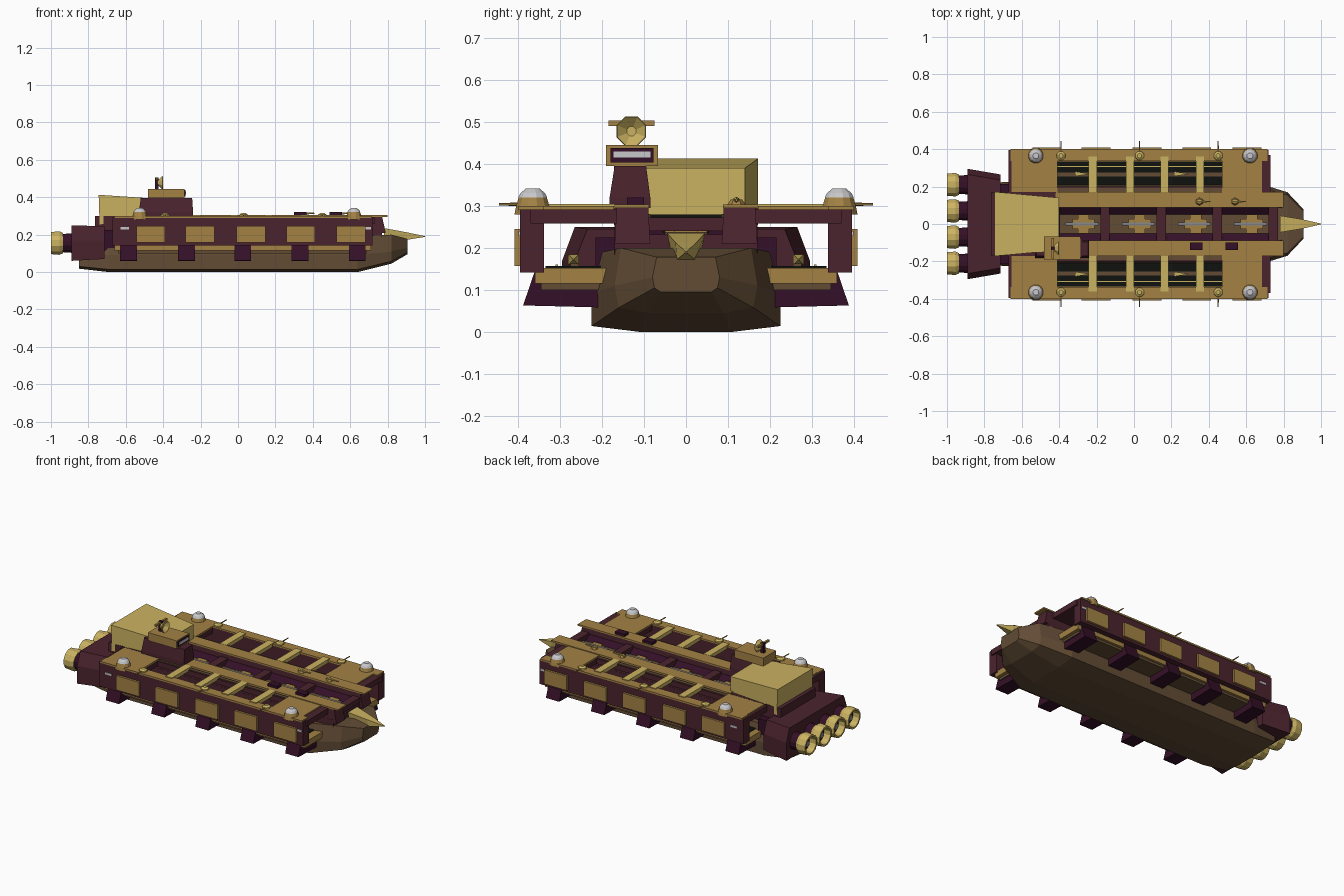
import bpy, math

def material(name, rgb):
    m = bpy.data.materials.new(name)
    m.diffuse_color = (*rgb, 1)
    return m

GOLD = material("old gold", (0.37, 0.225, 0.06))
PALE = material("pale gold", (0.60, 0.45, 0.12))
BROWN = material("hull brown", (0.122, 0.072, 0.036))
PLUM = material("plum", (0.07, 0.017, 0.027))
DARK = material("dark plum", (0.034, 0.005, 0.02))
BLACK = material("black", (0.005, 0.006, 0.005))
GREY = material("grey", (0.25, 0.25, 0.26))
LIGHT = material("light grey", (0.58, 0.58, 0.60))

def loft(name, mat, rings):
    """Closed solid through equal-length rings of points."""
    n = len(rings[0])
    verts = [p for r in rings for p in r]
    faces = [list(range(n))[::-1], list(range((len(rings) - 1) * n, len(rings) * n))]
    for k in range(len(rings) - 1):
        for i in range(n):
            j = (i + 1) % n
            faces.append([k * n + i, k * n + j, (k + 1) * n + j, (k + 1) * n + i])
    me = bpy.data.meshes.new(name)
    me.from_pydata(verts, [], faces)
    ob = bpy.data.objects.new(name, me)
    bpy.context.collection.objects.link(ob)
    me.materials.append(mat)
    import bmesh
    bm = bmesh.new()
    bm.from_mesh(me)
    bmesh.ops.recalc_face_normals(bm, faces=bm.faces)
    bm.to_mesh(me)
    bm.free()
    return ob

def rect(x0, x1, y0, y1, z):
    return [(x0, y0, z), (x1, y0, z), (x1, y1, z), (x0, y1, z)]

def box(name, mat, x0, x1, y0, y1, z0, z1):
    return loft(name, mat, [rect(x0, x1, y0, y1, z0), rect(x0, x1, y0, y1, z1)])

def pair(name, mat, x0, x1, y0, y1, z0, z1):
    box("left_" + name, mat, x0, x1, y0, y1, z0, z1)
    box("right_" + name, mat, x0, x1, -y1, -y0, z0, z1)

def prism(name, mat, x0, x1, profile):
    """Extrude a y-z profile along x."""
    return loft(name, mat, [[(x, y, z) for y, z in profile] for x in (x0, x1)])

def lathe(name, mat, c, axis, profile, n=12):
    """Rings of (distance along axis, radius) about a centre."""
    rings = []
    for d, r in profile:
        ring = []
        for i in range(n):
            a = 2 * math.pi * (i + 0.5) / n
            u, v = r * math.cos(a), r * math.sin(a)
            o = {"x": (d, u, v), "y": (u, d, v), "z": (u, v, d)}[axis]
            ring.append(tuple(c[k] + o[k] for k in range(3)))
        rings.append(ring)
    return loft(name, mat, rings)

# Main hull, faceted boat shape
def section(x, half):
    pts = half + [(-y, z) for y, z in reversed(half)]
    return [(x, y, z) for y, z in pts]

loft("hull", BROWN, [
    section(-0.85, [(0.10, 0.018), (0.21, 0.03), (0.21, 0.09), (0.17, 0.18)]),
    section(-0.69, [(0.11, 0), (0.225, 0.014), (0.225, 0.09), (0.2, 0.19)]),
    section(0.64, [(0.11, 0), (0.225, 0.014), (0.225, 0.09), (0.2, 0.19)]),
    section(0.82, [(0.09, 0.045), (0.16, 0.058), (0.17, 0.11), (0.155, 0.2)]),
    section(0.905, [(0.06, 0.095), (0.075, 0.105), (0.08, 0.13), (0.07, 0.178)])])

# Prow spike
loft("prow_spike", PALE, [
    [(0.78, -0.045, 0.235), (0.78, 0.045, 0.235), (0.78, 0.03, 0.165), (0.78, -0.03, 0.165)],
    [(0.90, -0.025, 0.213), (0.90, 0.025, 0.213), (0.90, 0.022, 0.172), (0.90, -0.022, 0.172)],
    [(1.0, -0.002, 0.192), (1.0, 0.002, 0.192), (1.0, 0.002, 0.188), (1.0, -0.002, 0.188)]])

# Central spine with channel walls
box("spine_base", PLUM, -0.72, 0.77, -0.17, 0.17, 0.17, 0.232)
for s, side in ((1, "left"), (-1, "right")):
    loft(side + "_channel_wall", PLUM, [
        [(-0.70, s * 0.085, 0.21), (0.79, s * 0.085, 0.21), (0.79, s * 0.17, 0.21), (-0.70, s * 0.17, 0.21)],
        [(-0.70, s * 0.09, 0.297), (0.77, s * 0.09, 0.297), (0.77, s * 0.165, 0.297), (-0.70, s * 0.165, 0.297)]])
    prism(side + "_channel_slope", DARK, -0.4, 0.74,
          [(s * 0.09, 0.23), (s * 0.09, 0.265), (s * 0.045, 0.23)])
pair("channel_wall_cap", GOLD, -0.42, 0.80, 0.088, 0.17, 0.295, 0.304)
box("channel_floor", BROWN, -0.4, 0.74, -0.05, 0.05, 0.23, 0.238)
for i in range(4):
    x = -0.27 + 0.3 * i
    box("channel_bridge", PLUM, x + 0.09, x + 0.14, -0.088, 0.088, 0.24, 0.272)
    box("channel_plate", GOLD, x - 0.06, x + 0.06, -0.028, 0.028, 0.238, 0.25)
    box("channel_cross_plate", GOLD, x - 0.03, x + 0.03, -0.05, 0.05, 0.238, 0.248)
    box("channel_pipe", GREY, x - 0.095, x + 0.08, -0.008, 0.008, 0.24, 0.256)

# Flight pods, open at both ends and partly open on top
pair("pod_deck", GOLD, -0.66, 0.71, 0.19, 0.36, 0.115, 0.152)
pair("pod_underside", BROWN, -0.64, 0.69, 0.19, 0.345, 0.10, 0.116)
pair("runway", BLACK, -0.62, 0.66, 0.195, 0.335, 0.152, 0.157)
pair("runway_rail", BROWN, -0.62, 0.66, 0.255, 0.275, 0.157, 0.163)
pair("runway_stripe", PALE, -0.55, 0.6, 0.305, 0.311, 0.157, 0.160)
pair("pod_outer_wall", PLUM, -0.67, 0.72, 0.338, 0.395, 0.142, 0.292)
pair("pod_inner_beam", PLUM, -0.67, 0.73, 0.16, 0.2, 0.258, 0.29)
pair("pod_inner_cap", BROWN, -0.41, 0.47, 0.172, 0.192, 0.29, 0.294)
pair("pod_rear_roof", PLUM, -0.67, -0.41, 0.16, 0.36, 0.258, 0.292)
pair("pod_front_roof", PLUM, 0.47, 0.73, 0.16, 0.37, 0.258, 0.292)
pair("pod_rear_plate", GOLD, -0.655, -0.41, 0.172, 0.35, 0.29, 0.3)
pair("pod_front_plate", GOLD, 0.47, 0.685, 0.172, 0.35, 0.29, 0.3)
pair("pod_edge_cap", GOLD, -0.66, 0.715, 0.338, 0.4, 0.29, 0.3)
for x in (-0.22, -0.022, 0.163, 0.353):
    pair("roof_beam", PALE, x - 0.022, x + 0.022, 0.17, 0.36, 0.282, 0.305)
for x in (-0.467, -0.203, 0.069, 0.335, 0.604):
    pair("wall_panel", GOLD, x - 0.077, x + 0.077, 0.39, 0.408, 0.157, 0.245)
for x in (-0.605, 0.69):
    pair("wall_light", LIGHT, x - 0.022, x + 0.022, 0.39, 0.399, 0.228, 0.24)

# Pod supports, flared outwards at the bottom
for x in (-0.585, -0.275, 0.025, 0.331, 0.638):
    for s in (1, -1):
        prism("pod_support", DARK, x - 0.045, x + 0.045,
              [(s * 0.19, 0.058), (s * 0.388, 0.063), (s * 0.36, 0.145), (s * 0.19, 0.145)])

# Parked fighters and wall guns
for s in (1, -1):
    for x in (-0.28, 0.25):
        lathe("fighter", PALE, (x, s * 0.268, 0.172), "x", [(-0.035, 0.018), (0.04, 0.002)], 4)
    for x in (-0.39, 0.03, 0.45):
        lathe("gun_base", PALE, (x, s * 0.365, 0.295), "z", [(0, 0.026), (0.012, 0.024), (0.02, 0.012)], 8)
        lathe("gun_barrel", GOLD, (x, 0, 0.304), "y", [(s * 0.36, 0.005), (s * 0.445, 0.003)], 6)
    # Domed turrets at the pod corners
    for x in (-0.525, 0.62):
        lathe("turret_base", GOLD, (x, s * 0.365, 0), "z", [(0.28, 0.045), (0.30, 0.041), (0.322, 0.034)])
        lathe("turret_dome", LIGHT, (x, s * 0.365, 0), "z", [(0.32, 0.036), (0.331, 0.03), (0.342, 0.016)])
for x in (0.35, 0.54):
    lathe("small_gun_base", GOLD, (x, 0.12, 0.303), "z", [(0, 0.022), (0.012, 0.014)], 6)
    lathe("small_gun_barrel", PALE, (x, 0.12, 0.314), "x", [(-0.02, 0.008), (0.06, 0.003)], 6)
    box("deck_locker", DARK, x - 0.05, x + 0.015, -0.14, -0.1, 0.303, 0.32)

# Stern block and engines
loft("engine_block", PLUM, [
    [(-0.89, -0.295, 0.06), (-0.89, 0.295, 0.06), (-0.89, 0.295, 0.17), (-0.89, 0.265, 0.25),
     (-0.89, -0.265, 0.25), (-0.89, -0.295, 0.17)],
    [(-0.715, -0.265, 0.07), (-0.715, 0.265, 0.07), (-0.715, 0.265, 0.17), (-0.715, 0.235, 0.245),
     (-0.715, -0.235, 0.245), (-0.715, -0.265, 0.17)]])
box("engine_link", DARK, -0.72, -0.64, -0.215, 0.215, 0.08, 0.225)
box("stern_step", PLUM, -0.765, -0.66, -0.17, 0.17, 0.22, 0.30)
for y in (-0.21, -0.07, 0.07, 0.21):
    c = (0, y, 0.155)
    lathe("engine_neck", DARK, c, "x", [(-0.87, 0.055), (-0.945, 0.05)])
    lathe("engine_nozzle", PALE, c, "x", [(-0.935, 0.056), (-0.955, 0.065), (-1.0, 0.061), (-1.0, 0.05), (-0.95, 0.046)])
    lathe("engine_inside", BLACK, c, "x", [(-0.945, 0.05), (-0.958, 0.0465)])
    lathe("engine_core", GREY, c, "x", [(-0.955, 0.03), (-0.978, 0.018)], 8)

# Hangar block over the stern
loft("hangar_block", PALE, [
    [(-0.74, -0.172, 0.255), (-0.74, 0.172, 0.255), (-0.745, 0.172, 0.413), (-0.745, -0.172, 0.413)],
    [(-0.40, -0.14, 0.28), (-0.40, 0.14, 0.28), (-0.40, 0.14, 0.39), (-0.40, -0.14, 0.39)]])
box("hangar_mouth", BLACK, -0.5, -0.395, -0.085, 0.085, 0.23, 0.28)

# Command tower with radar
loft("tower", PLUM, [rect(-0.53, -0.24, -0.182, -0.085, 0.295), rect(-0.53, -0.24, -0.182, -0.085, 0.32),
                     rect(-0.52, -0.245, -0.17, -0.095, 0.395)])
box("tower_head", GOLD, -0.48, -0.285, -0.19, -0.067, 0.395, 0.445)
box("tower_window_frame", DARK, -0.30, -0.281, -0.18, -0.077, 0.403, 0.438)
box("tower_window", LIGHT, -0.29, -0.278, -0.173, -0.084, 0.415, 0.43)
box("radar_post", DARK, -0.445, -0.425, -0.14, -0.12, 0.44, 0.505)
lathe("radar_dish", PALE, (0, -0.13, 0.478), "x", [(-0.43, 0.014), (-0.405, 0.038), (-0.40, 0.036), (-0.42, 0.012)], 8)
box("radar_bar", GOLD, -0.44, -0.428, -0.185, -0.075, 0.491, 0.503)
